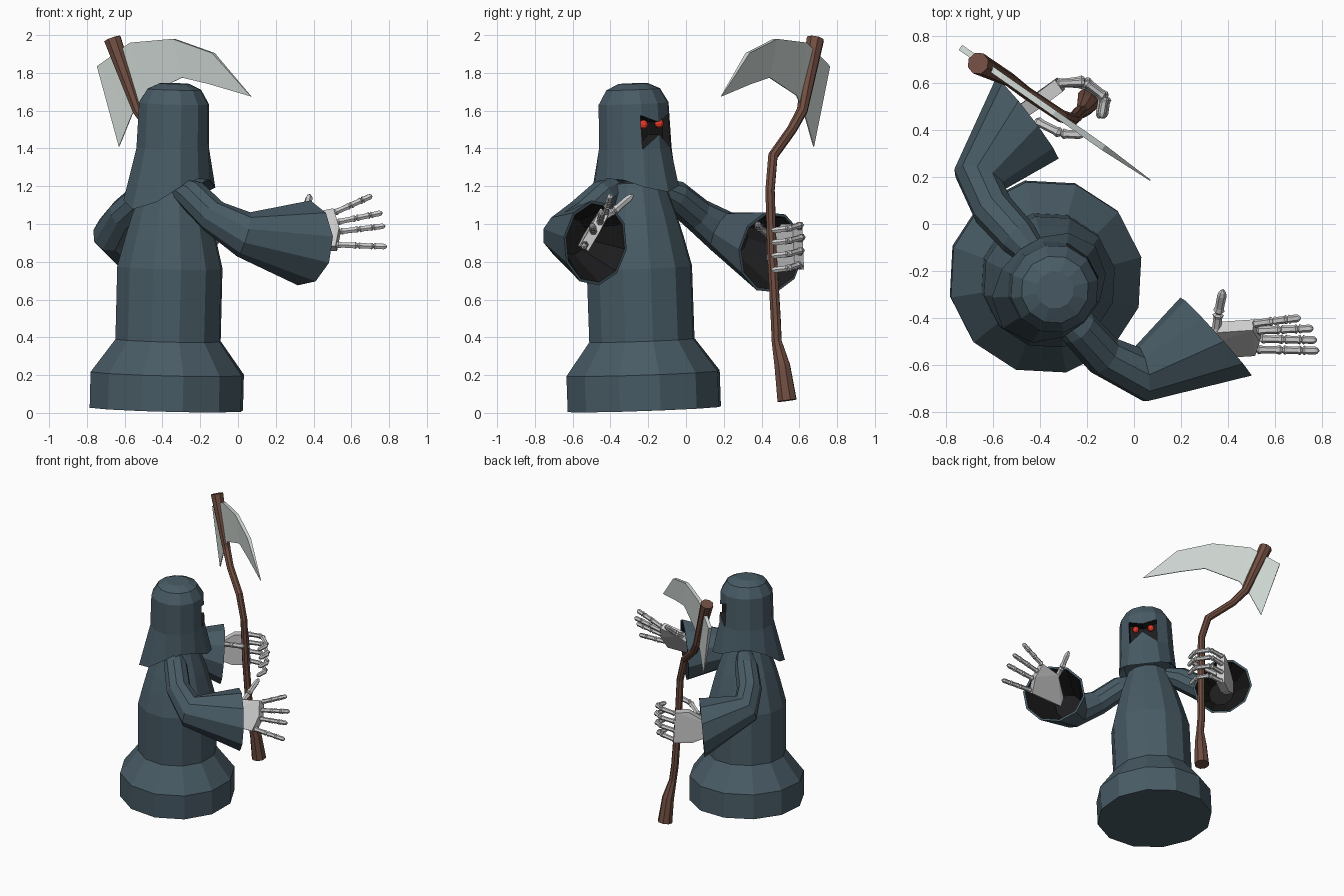
import bpy, bmesh
from math import sin, cos, pi, radians
from mathutils import Vector, Matrix

if "Cube" in bpy.data.objects:
    bpy.data.objects.remove(bpy.data.objects["Cube"])


def material(name, rgb):
    m = bpy.data.materials.new(name)
    m.diffuse_color = (*rgb, 1)
    m.use_nodes = True
    m.node_tree.nodes["Principled BSDF"].inputs["Base Color"].default_value = m.diffuse_color
    return m


CLOTH = material("cloth", (0.065, 0.105, 0.13))
DARK = material("dark_lining", (0.012, 0.012, 0.013))
WOOD = material("wood", (0.16, 0.075, 0.053))
STEEL = material("steel", (0.62, 0.68, 0.65))
RED = material("eye_red", (0.8, 0.04, 0.02))

# Robe frame: leans slightly, local +x is the facing direction
AXIS = Vector((0.025, -0.035, 1)).normalized()
FRAME = (Matrix.Translation((-0.38, -0.22, 0))
         @ Vector((0, 0, 1)).rotation_difference(AXIS).to_matrix().to_4x4()
         @ Matrix.Rotation(radians(42), 4, 'Z'))


def finish(name, bm, mats=(), matrix=None):
    bmesh.ops.recalc_face_normals(bm, faces=bm.faces)
    me = bpy.data.meshes.new(name)
    bm.to_mesh(me)
    bm.free()
    for m in mats:
        me.materials.append(m)
    ob = bpy.data.objects.new(name, me)
    bpy.context.collection.objects.link(ob)
    if matrix:
        ob.matrix_world = matrix
    return ob


def loft(bm, loops, cap0=True, cap1=True, dark_from=None):
    rings = [[bm.verts.new(p) for p in loop] for loop in loops]
    n = len(rings[0])
    for k, (a, b) in enumerate(zip(rings, rings[1:])):
        for i in range(n):
            j = (i + 1) % n
            f = bm.faces.new((a[i], a[j], b[j], b[i]))
            f.material_index = int(dark_from is not None and k >= dark_from)
    for on, ring in ((cap0, rings[0]), (cap1, rings[-1])):
        if on:
            f = bm.faces.new(ring)
            f.material_index = int(dark_from is not None and ring is rings[-1])


def tube_loops(pts, radii, sides, tangents={}):
    """Rings along a path, with the frame carried along to avoid twist."""
    pts = [Vector(p) for p in pts]
    out, q, last = [], None, None
    for i, (p, r) in enumerate(zip(pts, radii)):
        t = tangents.get(i)
        t = Vector(t) if t else pts[min(i + 1, len(pts) - 1)] - pts[max(i - 1, 0)]
        t.normalize()
        q = last.rotation_difference(t) @ q if q else t.to_track_quat('Z', 'Y')
        last = t
        out.append([p + q @ Vector((r * cos(2 * pi * k / sides), r * sin(2 * pi * k / sides), 0))
                    for k in range(sides)])
    return out


def circle(r, z, n=12):
    return [(r * cos(2 * pi * k / n), r * sin(2 * pi * k / n), z) for k in range(n)]


# Robe
bm = bmesh.new()
loft(bm, [circle(r, z) for r, z in ((.415, .02), (.415, .21), (.285, .385), (.285, .77),
                                    (.247, .92), (.213, 1.04), (.15, 1.22))])
finish("robe", bm, [CLOTH], FRAME)

# Hood with a cape low at the back and a ridge at the chin
bm = bmesh.new()
hem = []
for k in range(12):
    a = 2 * pi * k / 12
    front, back = max(0, cos(a)) ** 3, max(0, -cos(a)) ** 2
    r = .208 + .042 * front + .07 * back
    hem.append((r * cos(a), r * sin(a), 1.25 - .08 * front - .17 * back))
loft(bm, [[(x * .8, y * .8, z + .04) for x, y, z in hem], hem, circle(.197, 1.4),
          circle(.189, 1.64), circle(.145, 1.715), circle(.08, 1.745)])
hood = finish("hood", bm, [CLOTH, DARK], FRAME)

# Bow-tie eye opening cut into the hood
bm = bmesh.new()
half = [(-.1, 1.58), (0, 1.54), (.1, 1.58), (.1, 1.4), (0, 1.475), (-.1, 1.4)]
loft(bm, [[(x, y, z) for y, z in half] for x in (.11, .35)])
for f in bm.faces:
    f.material_index = 1
cutter = finish("eye_cutter", bm, [CLOTH, DARK], FRAME)
cutter.hide_render = True
mod = hood.modifiers.new("eye_opening", 'BOOLEAN')
mod.operation, mod.solver, mod.object = 'DIFFERENCE', 'EXACT', cutter
bpy.context.view_layer.update()
cut = bpy.data.meshes.new_from_object(hood.evaluated_get(bpy.context.evaluated_depsgraph_get()))
hood.modifiers.clear()
hood.data = cut
bpy.data.objects.remove(cutter)

# Eyes
for side, y in (("right", -.055), ("left", .055)):
    bm = bmesh.new()
    bmesh.ops.create_uvsphere(bm, u_segments=10, v_segments=6, radius=.024,
                              matrix=Matrix.Translation((.135, y, 1.53)))
    finish(side + "_eye", bm, [RED], FRAME)


# Flared sleeves with dark lining
def sleeve(name, pts, radii, facing):
    n = len(pts)
    mouth, elbow = Vector(pts[-1]), Vector(pts[-2])
    pts = pts + [mouth, mouth.lerp(elbow, .75)]
    radii = radii + [radii[-1] * .93, radii[-2] * .8]
    tang = {i: facing for i in range(n - 1, n + 2)}
    bm = bmesh.new()
    loft(bm, tube_loops(pts, radii, 10, tang), dark_from=n)
    finish(name, bm, [CLOTH, DARK])


sleeve("right_sleeve", [(-.31, -.38, 1.19), (-.24, -.44, 1.15), (-.13, -.56, 1.04),
                        (.03, -.64, .945), (.35, -.48, .9)],
       [.06, .085, .09, .122, .228], (.74, .67, -.05))
sleeve("left_sleeve", [(-.42, -.14, 1.19), (-.49, -.06, 1.15), (-.6, .06, 1.05),
                       (-.66, .19, .96), (-.455, .45, .85)],
       [.06, .085, .09, .115, .218], (.79, .61, -.08))


# Bony hands: knuckled fingers and hull palms
def finger(name, joints, r=.017):
    joints = [Vector(j) for j in joints]
    if len(joints) == 2:
        a, b = joints
        joints = [a, a.lerp(b, .42), a.lerp(b, .73), b]
    bm = bmesh.new()
    last = len(joints) - 2
    for i, (a, b) in enumerate(zip(joints, joints[1:])):
        tip = i == last
        loft(bm, tube_loops([a.lerp(b, t) for t in (0, .1, .25, .75, .9, 1)],
                            [r * s for s in ((.7, 1.2, .95, 1, .75, .2) if tip else
                                             (.7, 1.2, .95, .95, 1.2, .7))], 6))
    finish(name, bm)


def palm(name, spine, normal, thick):
    bm = bmesh.new()
    n = Vector(normal).normalized() * thick
    for p in spine:
        for s in (-1, 1):
            bm.verts.new(Vector(p) + n * s)
    bmesh.ops.convex_hull(bm, input=bm.verts)
    bmesh.ops.dissolve_limit(bm, angle_limit=.05, verts=bm.verts, edges=bm.edges)
    finish(name, bm)


palm("right_palm", [(.24, -.52, .93), (.24, -.55, .87), (.36, -.44, 1.04), (.51, -.43, 1.07),
                    (.54, -.48, .97), (.52, -.54, .87), (.36, -.55, .87)], (.15, .85, -.5), .027)
for i, (a, b) in enumerate([((.51, -.425, 1.06), (.71, -.40, 1.15)),
                            ((.525, -.455, 1.01), (.765, -.445, 1.06)),
                            ((.54, -.49, .96), (.78, -.495, .99)),
                            ((.52, -.535, .89), (.79, -.54, .88))]):
    finger(f"right_finger_{i + 1}", [a, b])
finger("right_thumb", [(.35, -.46, 1.02), (.36, -.38, 1.07), (.38, -.28, 1.155)], .02)

palm("left_palm", [(-.52, .45, .91), (-.52, .45, .81), (-.4, .53, 1.0), (-.32, .59, 1.0),
                   (-.31, .6, .76), (-.42, .52, .76)], (.55, -.83, 0), .03)
for i, z in enumerate((.985, .92, .85, .775)):
    k = (0, .01, .005, -.01)[i]
    finger(f"left_finger_{i + 1}", [(-.33, .6, z), (-.21, .605 + k, z + .01),
                                    (-.125 + k, .54, z - .01), (-.14 + k, .45, z - .02)])
finger("left_thumb", [(-.42, .44, .94), (-.31, .385, .985), (-.21, .38, 1.0)], .019)

# Crooked scythe handle
bm = bmesh.new()
loft(bm, tube_loops([(-.665, .685, 1.98), (-.53, .615, 1.6), (-.46, .56, 1.5), (-.31, .46, 1.36),
                     (-.26, .445, 1.18), (-.25, .455, .85), (-.235, .475, .5),
                     (-.22, .48, .38), (-.2, .51, .25), (-.19, .535, .065)],
                    [.048, .03, .027, .027, .026, .027, .028, .028, .044, .054], 8))
finish("scythe_handle", bm, [WOOD])

# Scythe blade: matched back and cutting-edge points, all on one upright plane
back = [(-.63, 1.41), (-.74, 1.835), (-.565, 1.96), (-.34, 1.98), (-.13, 1.905), (.07, 1.675)]
edge = [(-.625, 1.42), (-.56, 1.58), (-.5, 1.68), (-.295, 1.775), (-.15, 1.74), (.06, 1.678)]
n = Vector((.57, .82, 0))
bm = bmesh.new()
loops = []
for b, e in zip(back, edge):
    pb, pe = (Vector((x, .235 - .7 * x, z)) for x, z in (b, e))
    loops.append([pb + n * .013, pb - n * .013, pe - n * .003, pe + n * .003])
for side in (0, 1):
    loops[-side] = [loops[-side][0].lerp(loops[-side][1], t) if i < 2 else p
                    for i, (p, t) in enumerate(zip(loops[-side], (.4, .6, 0, 0)))]
loft(bm, loops)
finish("scythe_blade", bm, [STEEL])
